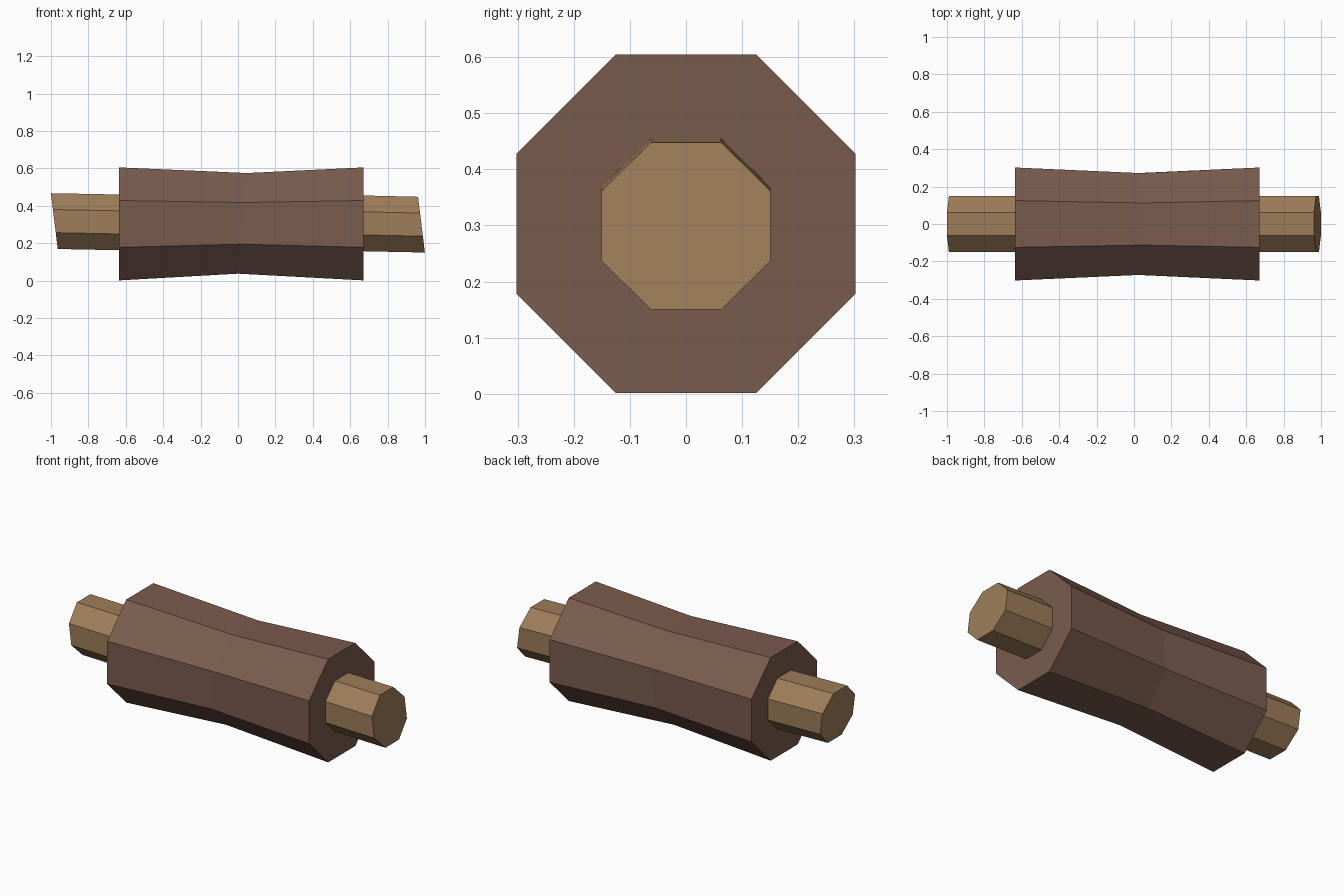
import bpy, bmesh, math

if "Cube" in bpy.data.objects:
    bpy.data.objects.remove(bpy.data.objects["Cube"])


def material(name, color):
    m = bpy.data.materials.new(name)
    m.diffuse_color = (*color, 1.0)
    m.use_nodes = True
    m.node_tree.nodes["Principled BSDF"].inputs["Base Color"].default_value = m.diffuse_color
    return m


def octagon_loft(name, rings, mat):
    """Loft octagons along x; ring = (x, centre z, y half, z half, lean of x per z)."""
    bm = bmesh.new()
    loops = []
    for x, zc, hy, hz, lean in rings:
        loop = []
        for i in range(8):
            a = math.radians(22.5 + 45 * i)
            c = math.cos(math.radians(22.5))
            y, z = hy * math.cos(a) / c, hz * math.sin(a) / c
            loop.append(bm.verts.new((x + lean * z, y, zc + z)))
        loops.append(loop)
    for a, b in zip(loops, loops[1:]):
        for i in range(8):
            j = (i + 1) % 8
            bm.faces.new((a[i], a[j], b[j], b[i]))
    bm.faces.new(loops[0])
    bm.faces.new(loops[-1])
    bmesh.ops.recalc_face_normals(bm, faces=bm.faces)
    mesh = bpy.data.meshes.new(name)
    bm.to_mesh(mesh)
    bm.free()
    mesh.materials.append(mat)
    obj = bpy.data.objects.new(name, mesh)
    bpy.context.collection.objects.link(obj)
    return obj


dark_wood = material("dark_brown", (0.195, 0.105, 0.076))
light_wood = material("light_brown", (0.342, 0.205, 0.100))

# Waisted barrel with a slightly leaning middle ring
octagon_loft("barrel", [
    (-0.636, 0.303, 0.302, 0.302, 0),
    (0.024, 0.306, 0.272, 0.269, 0.09),
    (0.672, 0.303, 0.302, 0.302, 0),
], dark_wood)

# Thin axle running through the barrel, with slanted ends
octagon_loft("axle", [
    (-0.982, 0.318, 0.151, 0.149, -0.122),
    (-0.63, 0.311, 0.151, 0.149, 0),
    (0.667, 0.306, 0.151, 0.149, 0),
    (0.981, 0.299, 0.151, 0.149, -0.122),
], light_wood)
